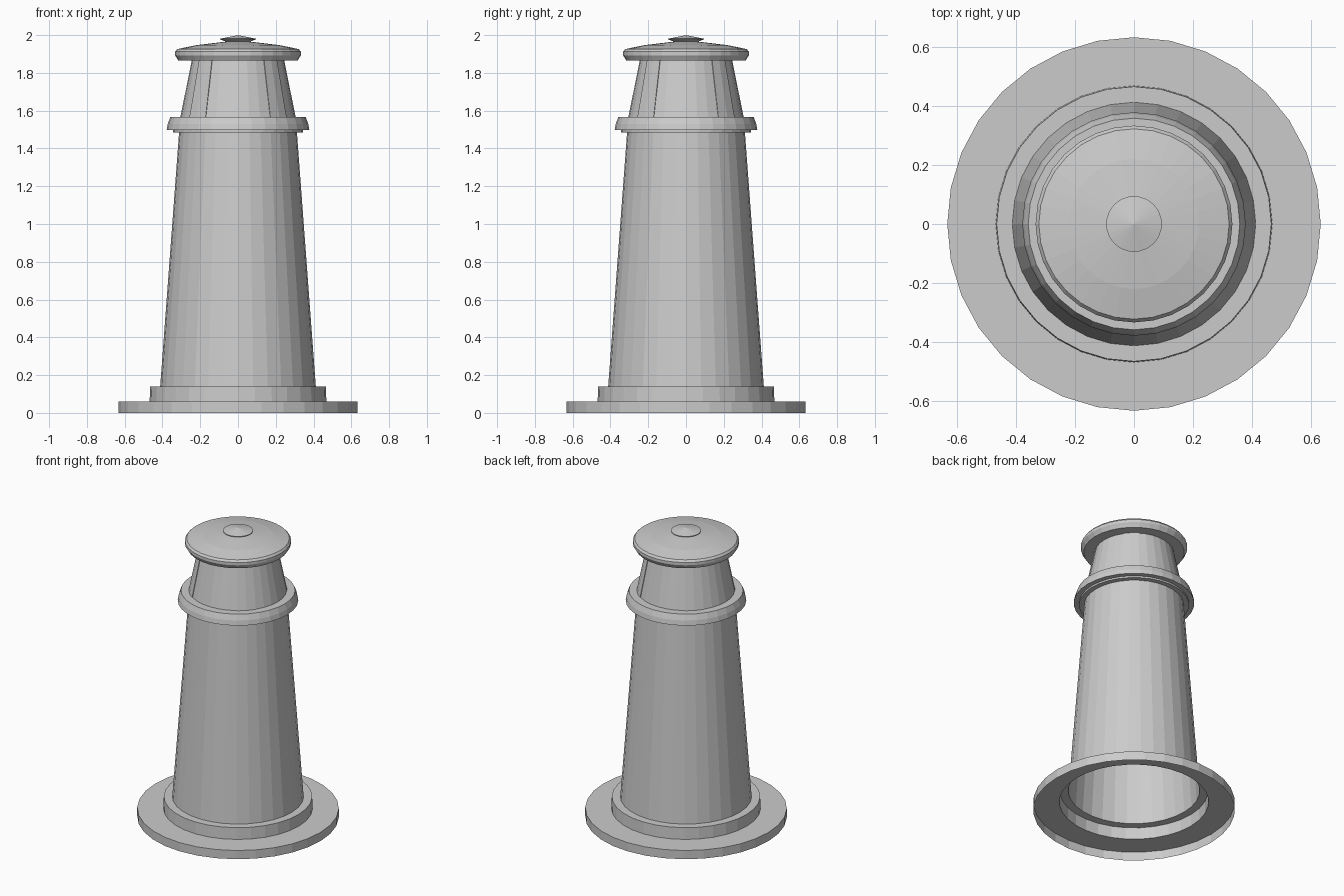
import bpy, math

if "Cube" in bpy.data.objects:
    bpy.data.objects.remove(bpy.data.objects["Cube"])

SEG = 32
grey = bpy.data.materials.new("stone_grey")
grey.diffuse_color = (0.6, 0.6, 0.6, 1)
grey.use_nodes = True
grey.node_tree.nodes["Principled BSDF"].inputs["Base Color"].default_value = grey.diffuse_color


def make_object(name, verts, faces):
    mesh = bpy.data.meshes.new(name)
    mesh.from_pydata(verts, [], faces)
    mesh.materials.append(grey)
    mesh.update()
    obj = bpy.data.objects.new(name, mesh)
    bpy.context.collection.objects.link(obj)
    return obj


def lathe(name, profile):
    """Revolve (radius, z) points, listed from bottom to top, into an open shell."""
    verts, faces, rows = [], [], []
    for r, z in profile:
        start = len(verts)
        if r == 0:
            verts.append((0, 0, z))
            rows.append([start] * SEG)
        else:
            for j in range(SEG):
                a = 2 * math.pi * j / SEG
                verts.append((r * math.cos(a), r * math.sin(a), z))
            rows.append(list(range(start, start + SEG)))
    for low, high in zip(rows, rows[1:]):
        for j in range(SEG):
            k = (j + 1) % SEG
            loop = [low[j], low[k], high[k], high[j]]
            faces.append(list(dict.fromkeys(loop)))
    return make_object(name, verts, faces)


# Stepped foot, open underneath
lathe("base_plate", [(0.632, 0), (0.632, 0.06), (0.468, 0.06)])
lathe("base_collar", [(0.468, 0.06), (0.465, 0.14), (0.412, 0.14)])

# Tapered hollow tower
lathe("tower", [(0.412, 0.14), (0.312, 1.485)])

# Gallery ring with a small lip below it
lathe("gallery", [(0.312, 1.485), (0.345, 1.485), (0.345, 1.497),
                  (0.378, 1.497), (0.372, 1.53), (0.358, 1.567), (0.305, 1.567)])

# Lantern room
lathe("lantern", [(0.305, 1.567), (0.245, 1.865)])

# Thin panels on the four diagonals of the lantern
for n in range(4):
    verts, faces = [], []
    for i in range(3):
        a = 2 * math.pi * (n * 8 + 3 + i) / SEG
        for r, z in ((0.305, 1.567), (0.309, 1.567), (0.249, 1.865), (0.245, 1.865)):
            verts.append((r * math.cos(a), r * math.sin(a), z))
    for i in range(2):
        b = i * 4
        faces.append((b + 1, b + 5, b + 6, b + 2))
    faces += [(0, 1, 2, 3), (11, 10, 9, 8)]
    make_object(f"lantern_panel_{n + 1}", verts, faces)

# Shallow roof with rounded brim
lathe("roof", [(0.245, 1.865), (0.316, 1.865), (0.326, 1.882), (0.333, 1.893),
               (0.333, 1.912), (0.322, 1.926), (0.22, 1.947), (0.06, 1.966)])

# Finial cap
lathe("finial", [(0.06, 1.964), (0.094, 1.977), (0.094, 1.981), (0, 2.0)])
